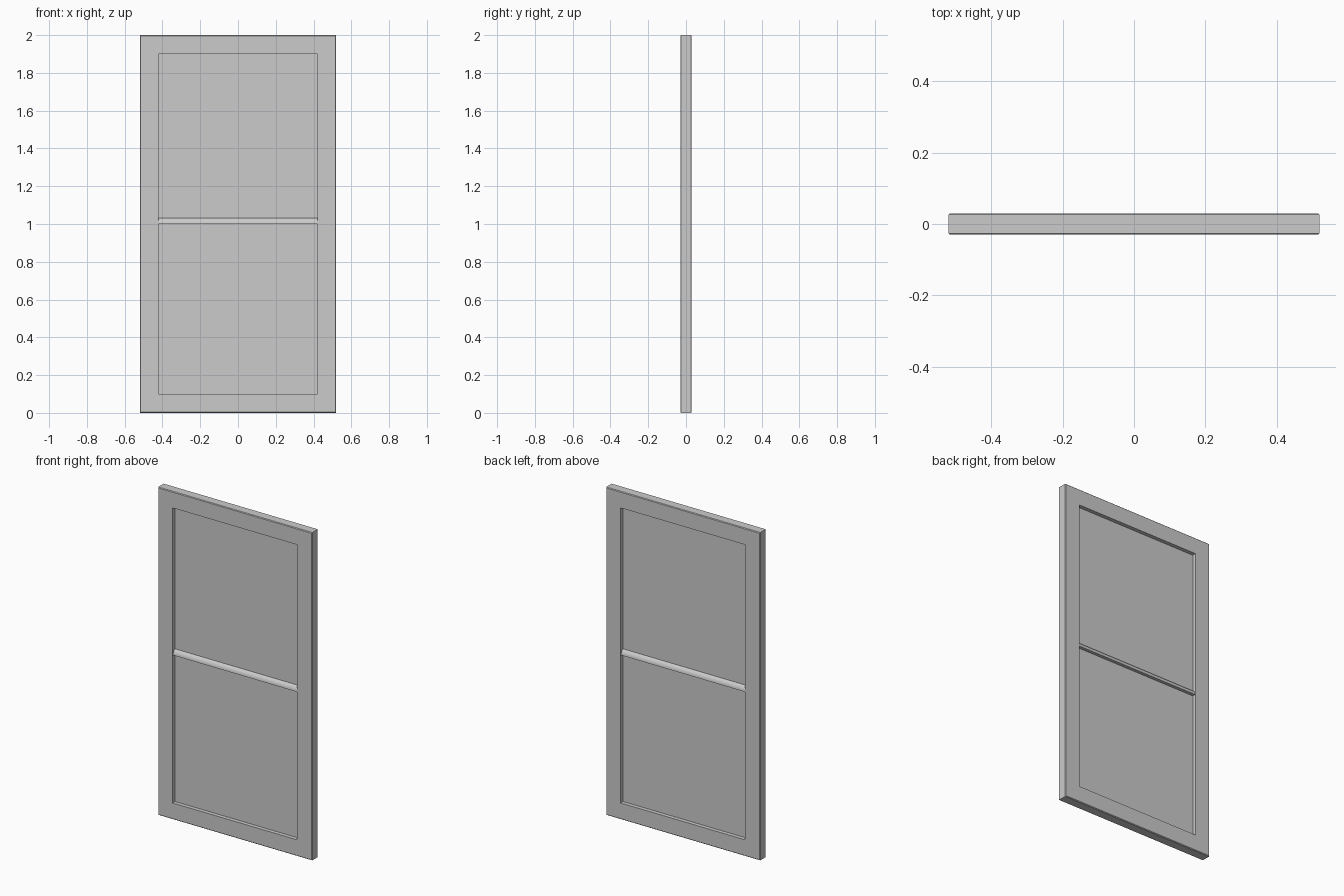
import bpy, bmesh, math

if "Cube" in bpy.data.objects:
    bpy.data.objects.remove(bpy.data.objects["Cube"])

def make_object(name, bm):
    bmesh.ops.recalc_face_normals(bm, faces=bm.faces)
    mesh = bpy.data.meshes.new(name)
    bm.to_mesh(mesh)
    bm.free()
    obj = bpy.data.objects.new(name, mesh)
    bpy.context.collection.objects.link(obj)
    return obj

def ring_points(bm, w, z0, z1, y):
    return [bm.verts.new((x, y, z)) for x, z in ((-w, z0), (w, z0), (w, z1), (-w, z1))]

# door frame: a rectangular profile swept round the opening, outer corners eased
B = 0.004
sections = [(0.42, 0.1, 1.9, -0.03), (0.52 - B, B, 2 - B, -0.03), (0.52, 0, 2, -0.03 + B),
            (0.52, 0, 2, 0.03 - B), (0.52 - B, B, 2 - B, 0.03), (0.42, 0.1, 1.9, 0.03)]
bm = bmesh.new()
rings = [ring_points(bm, *s) for s in sections]
for i, a in enumerate(rings):
    b = rings[(i + 1) % len(rings)]
    for k in range(4):
        n = (k + 1) % 4
        bm.faces.new((a[k], a[n], b[n], b[k]))
make_object("door_frame", bm)

# recessed panels above and below the rail
def box(name, w, d, z0, z1):
    bm = bmesh.new()
    bmesh.ops.create_cube(bm, size=1)
    for v in bm.verts:
        v.co = (v.co.x * 2 * w, v.co.y * 2 * d, z0 + (v.co.z + 0.5) * (z1 - z0))
    return make_object(name, bm)

box("lower_panel", 0.42, 0.006, 0.1, 1.01)
box("upper_panel", 0.42, 0.006, 1.01, 1.9)

# middle rail: flat underside, rounded top
N = 16
profile = [(-0.026 * math.cos(math.pi * i / N), 1.0 + 0.032 * math.sin(math.pi * i / N))
           for i in range(N + 1)]
bm = bmesh.new()
ends = [[bm.verts.new((x, y, z)) for y, z in profile] for x in (-0.42, 0.42)]
for i in range(N + 1):
    n = (i + 1) % (N + 1)
    bm.faces.new((ends[0][i], ends[0][n], ends[1][n], ends[1][i]))
for e in ends:
    bm.faces.new(e)
rail = make_object("middle_rail", bm)
bpy.context.view_layer.objects.active = rail
rail.select_set(True)
bpy.ops.object.shade_smooth_by_angle(angle=math.radians(35))
